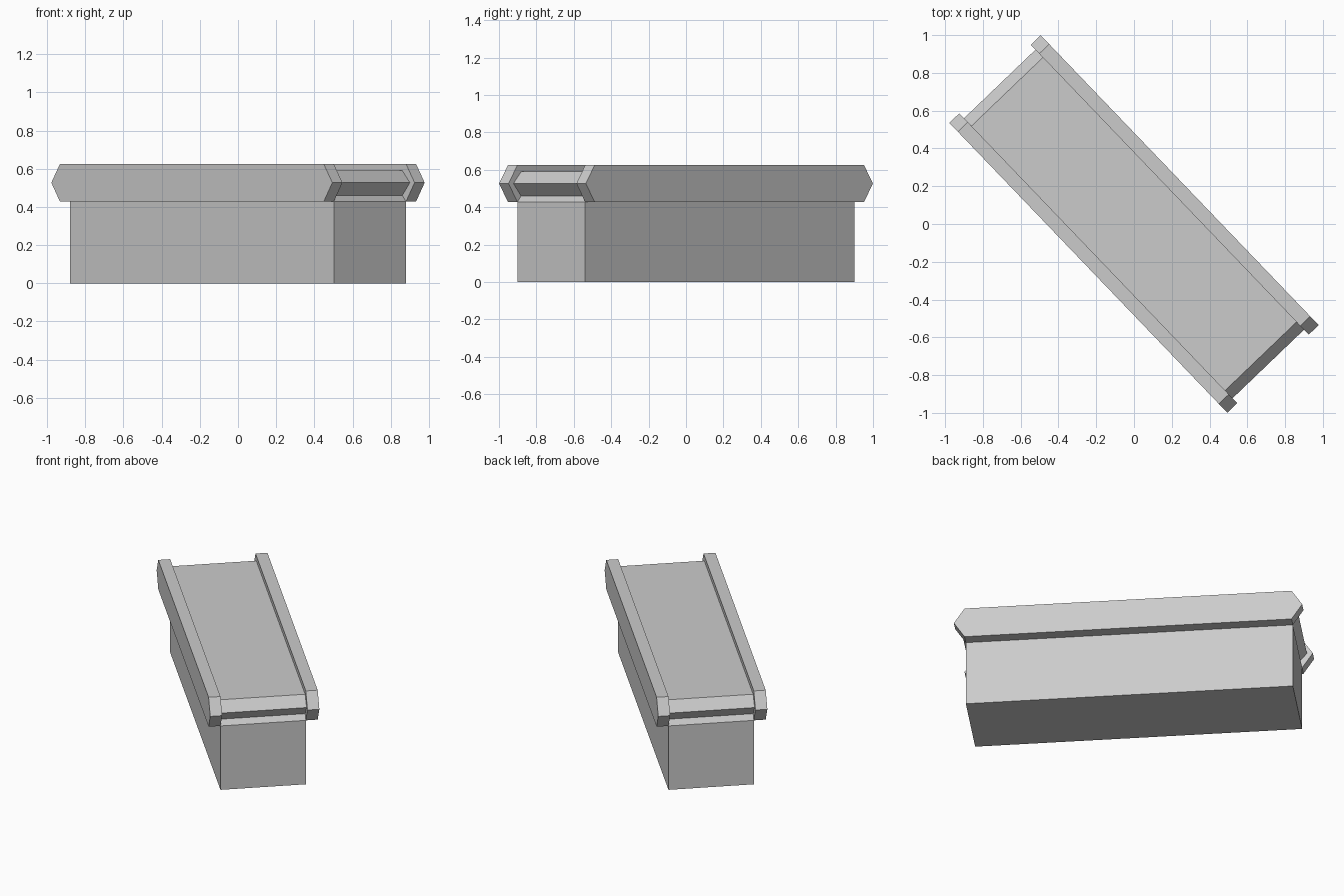
import bpy
import bmesh
import math

cube = bpy.data.objects.get("Cube")
if cube:
    bpy.data.objects.remove(cube, do_unlink=True)

# Single stone colour
GREY = (0.6, 0.6, 0.6, 1)
stone = bpy.data.materials.new("stone_grey")
stone.use_nodes = True
stone.diffuse_color = GREY
stone.node_tree.nodes["Principled BSDF"].inputs["Base Color"].default_value = GREY

TURN = math.radians(-46.2)   # heading of the long axis
BODY_HALF = 0.262            # half width of the body
RAIL = 0.073                 # rail thickness


def extruded(name, half_profile, inner, outer):
    """Mirror an (along, z) profile end to end and extrude it across the width."""
    outline = half_profile + [(-u, z) for u, z in reversed(half_profile)]
    bm = bmesh.new()
    face = bm.faces.new([bm.verts.new((u, inner, z)) for u, z in outline])
    moved = bmesh.ops.extrude_face_region(bm, geom=[face])
    verts = [v for v in moved["geom"] if isinstance(v, bmesh.types.BMVert)]
    bmesh.ops.translate(bm, verts=verts, vec=(0, outer - inner, 0))
    bmesh.ops.recalc_face_normals(bm, faces=bm.faces)
    mesh = bpy.data.meshes.new(name)
    bm.to_mesh(mesh)
    bm.free()
    mesh.materials.append(stone)
    obj = bpy.data.objects.new(name, mesh)
    obj.rotation_euler.z = TURN
    bpy.context.collection.objects.link(obj)


# Body with sloped top ends
extruded("body", [(0.998, 0), (0.998, 0.428), (0.97, 0.46)], -BODY_HALF, BODY_HALF)

# Deck with pointed ends, set between the rails
extruded("deck", [(0.97, 0.46), (1.027, 0.527), (0.97, 0.59)], -BODY_HALF, BODY_HALF)

# Side rails with pointed ends
rail_profile = [(0.998, 0.428), (1.063, 0.527), (0.998, 0.625)]
for name, side in (("left_rail", 1), ("right_rail", -1)):
    extruded(name, rail_profile, side * BODY_HALF, side * (BODY_HALF + RAIL))
